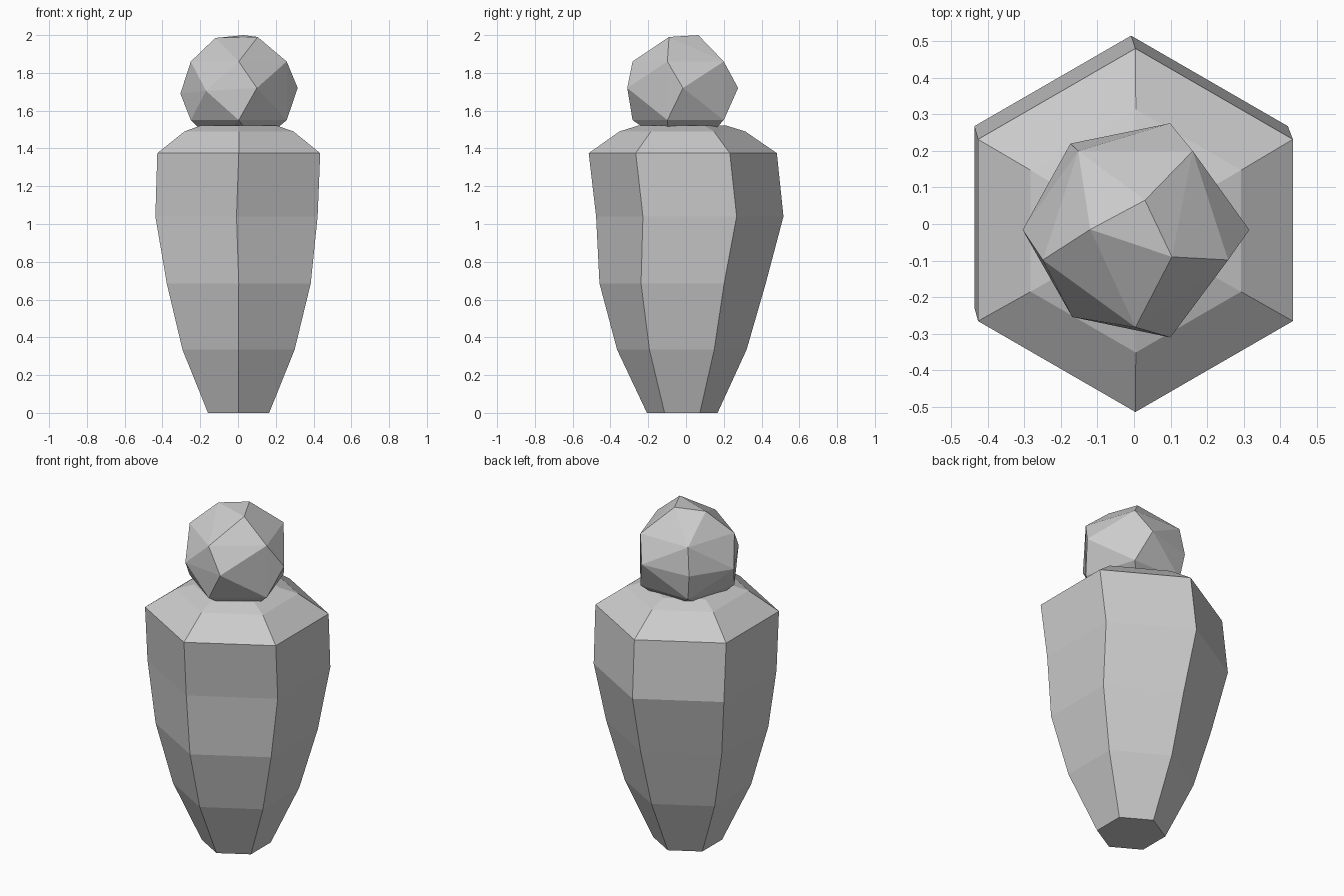
import bpy
import bmesh
from math import cos, sin, radians

cube = bpy.data.objects.get("Cube")
if cube:
    bpy.data.objects.remove(cube, do_unlink=True)

grey = bpy.data.materials.new("plain grey")
grey.use_nodes = True
grey.diffuse_color = (0.6, 0.6, 0.6, 1)
grey.node_tree.nodes["Principled BSDF"].inputs["Base Color"].default_value = (0.6, 0.6, 0.6, 1)


def ring(bm, sides, radius, z, start, cx=0.0, cy=-0.02):
    """Add one level regular polygon of vertices."""
    angles = [radians(start + 360 * i / sides) for i in range(sides)]
    return [bm.verts.new((cx + radius * cos(a), cy + radius * sin(a), z)) for a in angles]


def finish(bm, name):
    bmesh.ops.recalc_face_normals(bm, faces=bm.faces)
    mesh = bpy.data.meshes.new(name)
    bm.to_mesh(mesh)
    bm.free()
    mesh.materials.append(grey)
    obj = bpy.data.objects.new(name, mesh)
    bpy.context.collection.objects.link(obj)
    return obj


# Body: six-sided tapering rings, each slightly off centre (radius, z, cx, cy)
profile = [
    (0.187, 0.0, 0.003, -0.02),
    (0.343, 0.335, 0.003, -0.022),
    (0.44, 0.685, 0.004, -0.018),
    (0.496, 1.04, -0.008, 0.02),
    (0.498, 1.375, 0.004, -0.017),
    (0.333, 1.49, 0.005, -0.019),
    (0.23, 1.522, 0.003, -0.02),
]
bm = bmesh.new()
rings = [ring(bm, 6, r, z, 90, cx, cy) for r, z, cx, cy in profile]
for low, high in zip(rings, rings[1:]):
    for i in range(6):
        j = (i + 1) % 6
        bm.faces.new((low[i], low[j], high[j], high[i]))
bm.faces.new(rings[0])
bm.faces.new(rings[-1])
finish(bm, "body")

# Head: faceted ball wrapped around two pentagons, a middle belt and two small caps
bm = bmesh.new()
for z in (1.86, 1.55):
    ring(bm, 5, 0.267, z, -90, 0.004, -0.016)
belt = [(0, 0.312, 1.72), (72, 0.307, 1.72), (127, 0.296, 1.7),
        (180, 0.309, 1.69), (-126, 0.295, 1.705), (-72, 0.31, 1.72)]
for angle, radius, z in belt:
    a = radians(angle)
    bm.verts.new((0.004 + radius * cos(a), -0.016 + radius * sin(a), z))
for x, y, z in [(-0.12, -0.015, 1.985), (0.03, 0.065, 2.0), (0.104, -0.09, 1.99)]:
    bm.verts.new((x, y, z))
    bm.verts.new((x, y, 3.41 - z))
hull = bmesh.ops.convex_hull(bm, input=bm.verts)
loose = [v for v in bm.verts if not v.link_faces]
bmesh.ops.delete(bm, geom=loose, context="VERTS")
finish(bm, "head")
